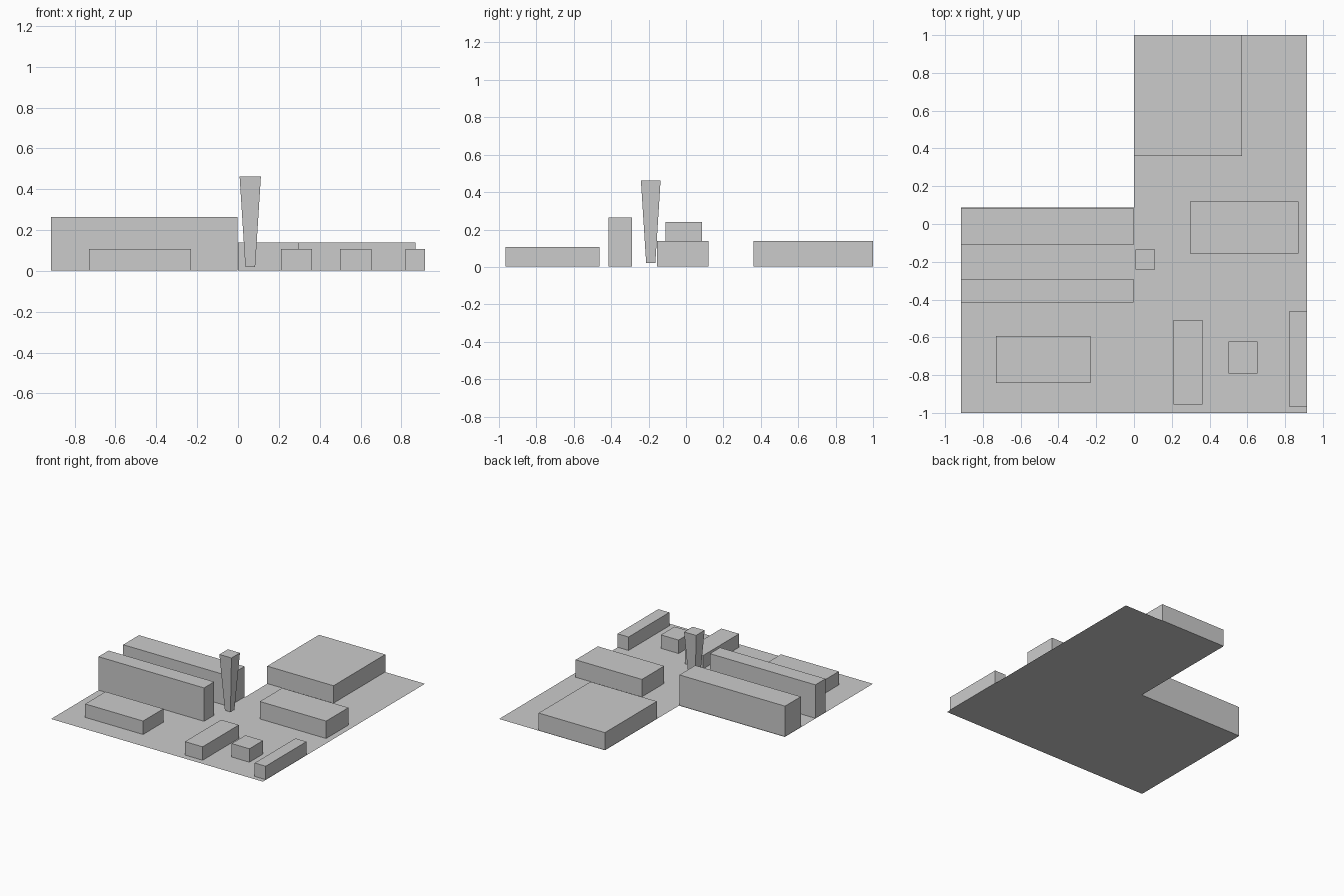
import bpy

if "Cube" in bpy.data.objects:
    bpy.data.objects.remove(bpy.data.objects["Cube"])


def make_object(name, verts, faces):
    mesh = bpy.data.meshes.new(name)
    mesh.from_pydata(verts, [], faces)
    mesh.update()
    obj = bpy.data.objects.new(name, mesh)
    bpy.context.collection.objects.link(obj)
    return obj


def rect(x0, x1, y0, y1, z):
    return [(x0, y0, z), (x1, y0, z), (x1, y1, z), (x0, y1, z)]


def block(name, bottom, top):
    """Closed six-sided solid between two rectangles (x0, x1, y0, y1, z)."""
    sides = [(i, (i + 1) % 4, (i + 1) % 4 + 4, i + 4) for i in range(4)]
    return make_object(name, rect(*bottom) + rect(*top),
                       [(3, 2, 1, 0), (4, 5, 6, 7)] + sides)


# L-shaped ground sheet
outline = [(-0.915, -1), (0.915, -1), (0.915, 1), (0, 1), (0, 0.087), (-0.915, 0.087)]
make_object("site_ground", [(x, y, 0) for x, y in outline], [tuple(range(6))])

# Box buildings: x range, y range, height
BASE = 0.002
buildings = {
    "rear_long_block": (-0.915, -0.003, -0.11, 0.085, 0.24),
    "front_long_block": (-0.915, -0.003, -0.415, -0.29, 0.263),
    "rear_hall": (0.0, 0.573, 0.36, 1.0, 0.138),
    "middle_hall": (0.297, 0.87, -0.155, 0.12, 0.138),
    "low_front_left_block": (-0.73, -0.23, -0.843, -0.592, 0.107),
    "low_narrow_block": (0.21, 0.363, -0.955, -0.508, 0.107),
    "low_small_block": (0.5, 0.653, -0.792, -0.623, 0.107),
    "low_edge_block": (0.82, 0.915, -0.965, -0.462, 0.107),
}
for name, (x0, x1, y0, y1, h) in buildings.items():
    block(name, (x0, x1, y0, y1, BASE), (x0, x1, y0, y1, h))

# Tower that widens towards the top
block("flared_tower", (0.036, 0.084, -0.213, -0.164, 0.02),
      (0.008, 0.112, -0.241, -0.136, 0.461))
